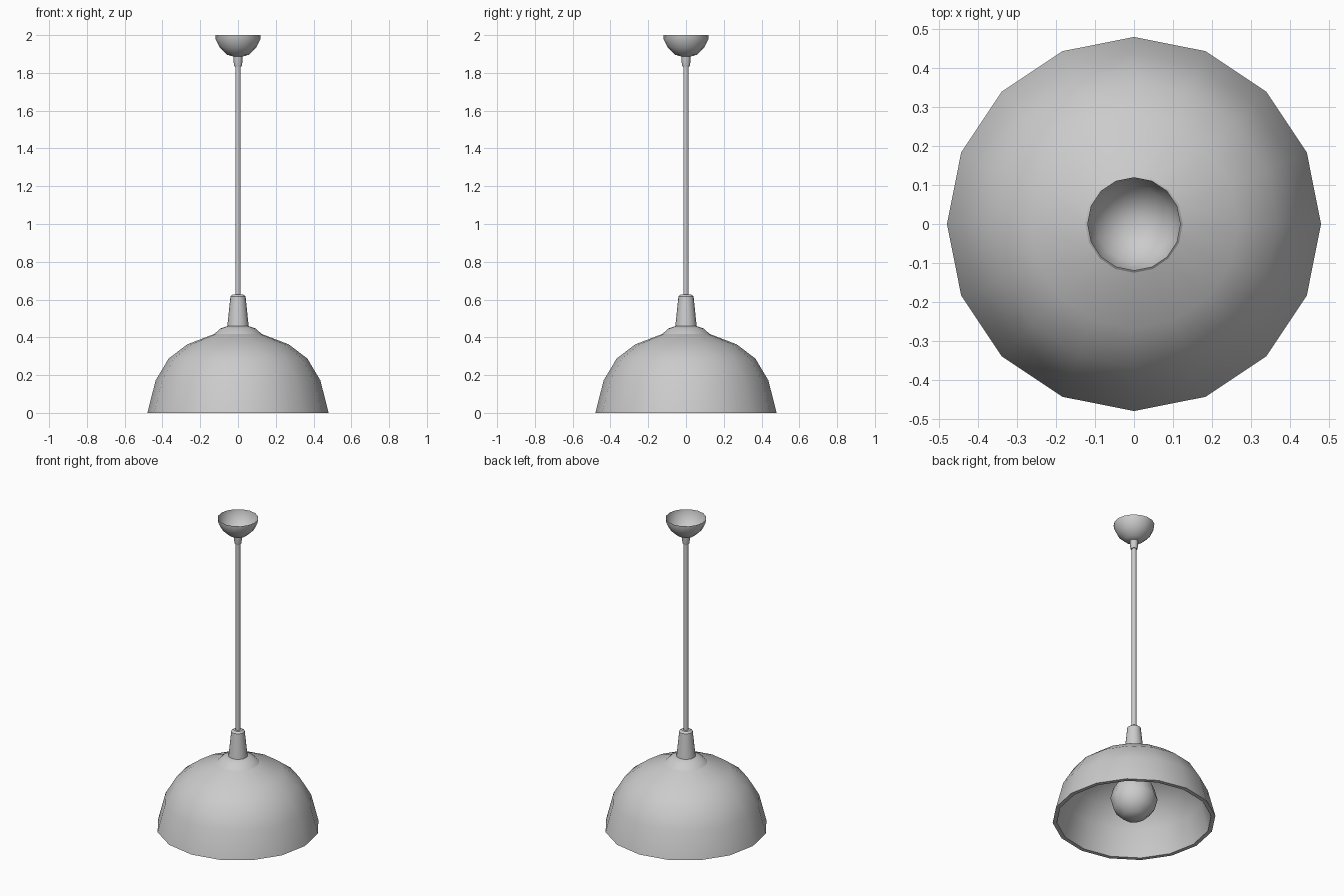
import bpy
import bmesh
from math import cos, sin, pi, radians

cube = bpy.data.objects.get("Cube")
if cube:
    bpy.data.objects.remove(cube, do_unlink=True)

# Single painted finish
GREY = (0.6, 0.6, 0.6, 1.0)
grey = bpy.data.materials.new("plain grey")
grey.use_nodes = True
grey.diffuse_color = GREY
grey.node_tree.nodes["Principled BSDF"].inputs["Base Color"].default_value = GREY


def lathe(name, profile, sides=16, sharp=32):
    """Revolve (radius, height) points around z; a zero radius closes the end."""
    bm = bmesh.new()
    rings = []
    for r, z in profile:
        count = sides if r > 0 else 1
        rings.append([bm.verts.new((r * cos(2 * pi * i / sides),
                                    r * sin(2 * pi * i / sides), z))
                      for i in range(count)])
    for low, high in zip(rings, rings[1:]):
        for i in range(sides):
            j = i + 1
            corners = [low[i % len(low)], low[j % len(low)],
                       high[j % len(high)], high[i % len(high)]]
            bm.faces.new(list(dict.fromkeys(corners)))
    mesh = bpy.data.meshes.new(name)
    bm.to_mesh(mesh)
    bm.free()
    mesh.materials.append(grey)
    mesh.shade_smooth()
    mesh.set_sharp_from_angle(angle=radians(sharp))
    obj = bpy.data.objects.new(name, mesh)
    bpy.context.collection.objects.link(obj)
    return obj


# Dome shade: inner skin down to the rim, then outer skin back up
inner = [(0, 0.405), (0.12, 0.398), (0.258, 0.343), (0.35, 0.273),
         (0.413, 0.165), (0.455, 0)]
outer = [(0.48, 0), (0.436, 0.172), (0.367, 0.288), (0.268, 0.363), (0.125, 0.418)]
lathe("shade", inner + outer)

# Raised collar and tapered holder on top of the shade
lathe("shade_collar", [(0.125, 0.418), (0.093, 0.447), (0.055, 0.46), (0, 0.46)])
lathe("lamp_holder", [(0.057, 0.455), (0.04, 0.617), (0.027, 0.627), (0, 0.627)])

# Hanging rod
lathe("rod", [(0.0145, 0.62), (0.0145, 1.84)], sides=8, sharp=50)

# Connector between rod and ceiling cup
lathe("rod_connector", [(0, 1.833), (0.019, 1.833), (0.022, 1.842), (0.024, 1.888)])

# Ceiling cup, open at the top
lathe("ceiling_cup", [(0, 1.885), (0.022, 1.886), (0.057, 1.896), (0.097, 1.934),
                      (0.118, 1.978), (0.12, 2)], sharp=50)

# Light bulb and its socket inside the shade
BULB_R, BULB_Z = 0.139, 0.138
globe = [(BULB_R * sin(a), BULB_Z - BULB_R * cos(a))
         for a in (pi * k / 6 for k in range(1, 5))]
lathe("bulb", [(0, BULB_Z - BULB_R + 0.002)] + globe + [(0.06, 0.29), (0.055, 0.33)],
      sides=10, sharp=50)
lathe("bulb_socket", [(0, 0.32), (0.06, 0.32), (0.06, 0.41)])
